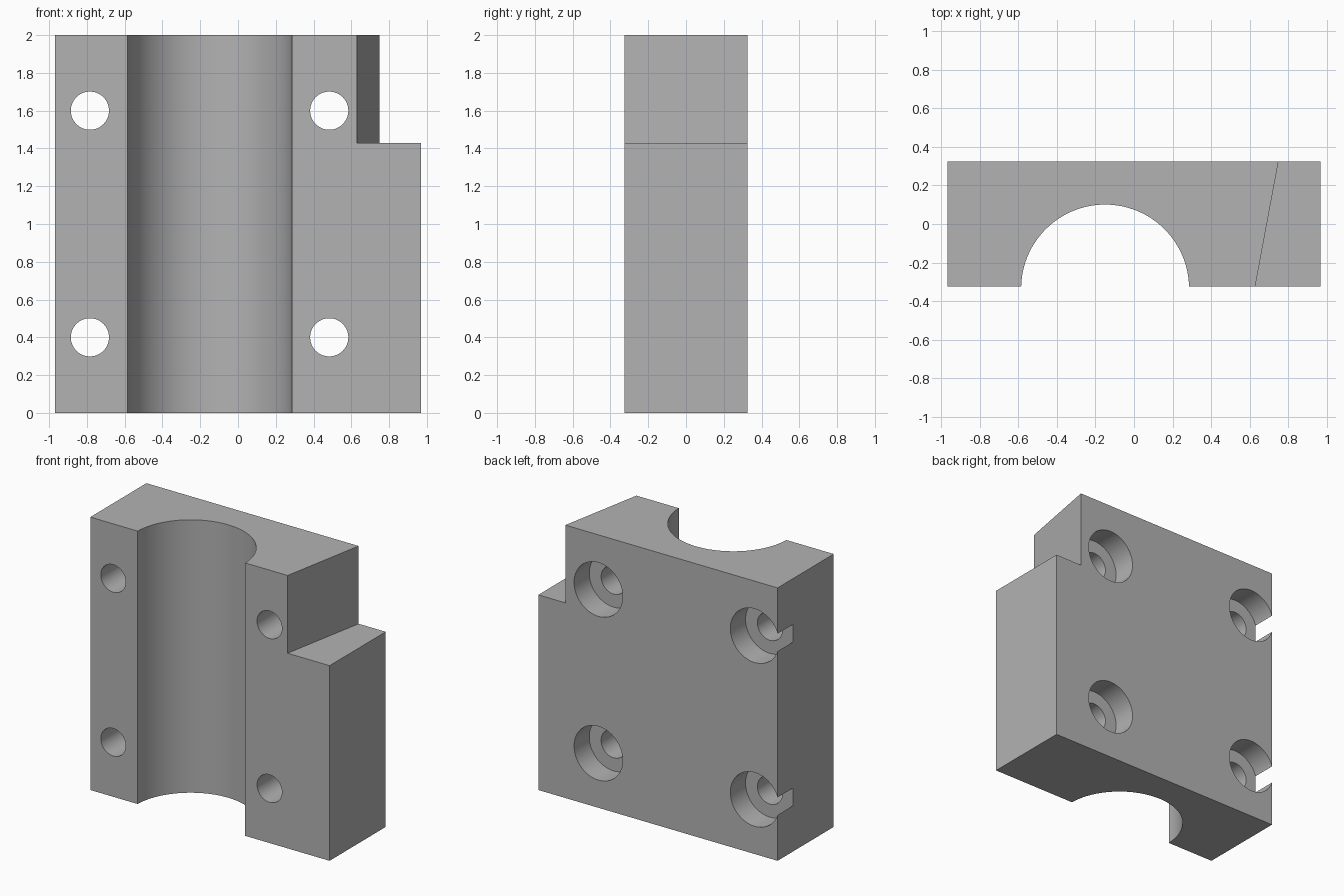
import bpy
import bmesh
from math import cos, sin, asin, pi
from mathutils import Matrix

cube = bpy.data.objects.get("Cube")
if cube:
    bpy.data.objects.remove(cube, do_unlink=True)

HALF_X, HALF_Y, HEIGHT = 0.97, 0.325, 2.0

grey = bpy.data.materials.new("machined grey")
grey.use_nodes = True
colour = (0.45, 0.45, 0.45, 1)
grey.diffuse_color = colour
grey.node_tree.nodes["Principled BSDF"].inputs["Base Color"].default_value = colour


def make_object(name, bm):
    bmesh.ops.recalc_face_normals(bm, faces=bm.faces[:])
    mesh = bpy.data.meshes.new(name)
    bm.to_mesh(mesh)
    bm.free()
    mesh.materials.append(grey)
    obj = bpy.data.objects.new(name, mesh)
    bpy.context.collection.objects.link(obj)
    return obj


def prism(name, outline, z0, z1):
    """Extrude a plan outline upward from z0 to z1."""
    bm = bmesh.new()
    base = bm.faces.new([bm.verts.new((x, y, z0)) for x, y in outline])
    top = bmesh.ops.extrude_face_region(bm, geom=[base])["geom"]
    verts = [v for v in top if isinstance(v, bmesh.types.BMVert)]
    bmesh.ops.translate(bm, verts=verts, vec=(0, 0, z1 - z0))
    return make_object(name, bm)


def bore(name, x, z, radius, y0, y1):
    """Cylinder along y, used as a drill."""
    bm = bmesh.new()
    place = Matrix.Translation((x, (y0 + y1) / 2, z)) @ Matrix.Rotation(pi / 2, 4, 'X')
    bmesh.ops.create_cone(bm, cap_ends=True, segments=64, radius1=radius,
                          radius2=radius, depth=y1 - y0, matrix=place)
    return make_object(name, bm)


def cut(body, cutter):
    cutter.hide_render = True
    mod = body.modifiers.new("cut", 'BOOLEAN')
    mod.operation = 'DIFFERENCE'
    mod.solver = 'EXACT'
    mod.object = cutter
    bpy.context.view_layer.objects.active = body
    bpy.ops.object.modifier_apply(modifier=mod.name)
    bpy.data.objects.remove(cutter, do_unlink=True)


# Block with a round channel along its front
CX, CY, R, STEPS = -0.15, -0.335, 0.436, 64
start = asin((-HALF_Y - CY) / R)
angles = [pi - start - (pi - 2 * start) * i / STEPS for i in range(STEPS + 1)]
channel = [(CX + R * cos(a), CY + R * sin(a)) for a in angles]
outline = [(-HALF_X, -HALF_Y)] + channel + [
    (HALF_X, -HALF_Y), (HALF_X, HALF_Y), (-HALF_X, HALF_Y)]
body = prism("clamp_block", outline, 0, HEIGHT)

# Slanted corner notch
notch = prism("notch_cutter",
              [(0.611, -0.425), (1.2, -0.425), (1.2, 0.425), (0.769, 0.425)],
              1.43, 2.2)
cut(body, notch)

# Four bolt holes, counterbored from the back
for x in (-0.784, 0.483):
    for z in (0.4, 1.6):
        cut(body, bore("hole_cutter", x, z, 0.101, -0.5, 0.5))
        cut(body, bore("counterbore_cutter", x, z, 0.197, HALF_Y - 0.176, 0.5))

bpy.ops.object.select_all(action='DESELECT')
body.select_set(True)
bpy.context.view_layer.objects.active = body
bpy.ops.object.shade_smooth_by_angle(angle=0.5)
